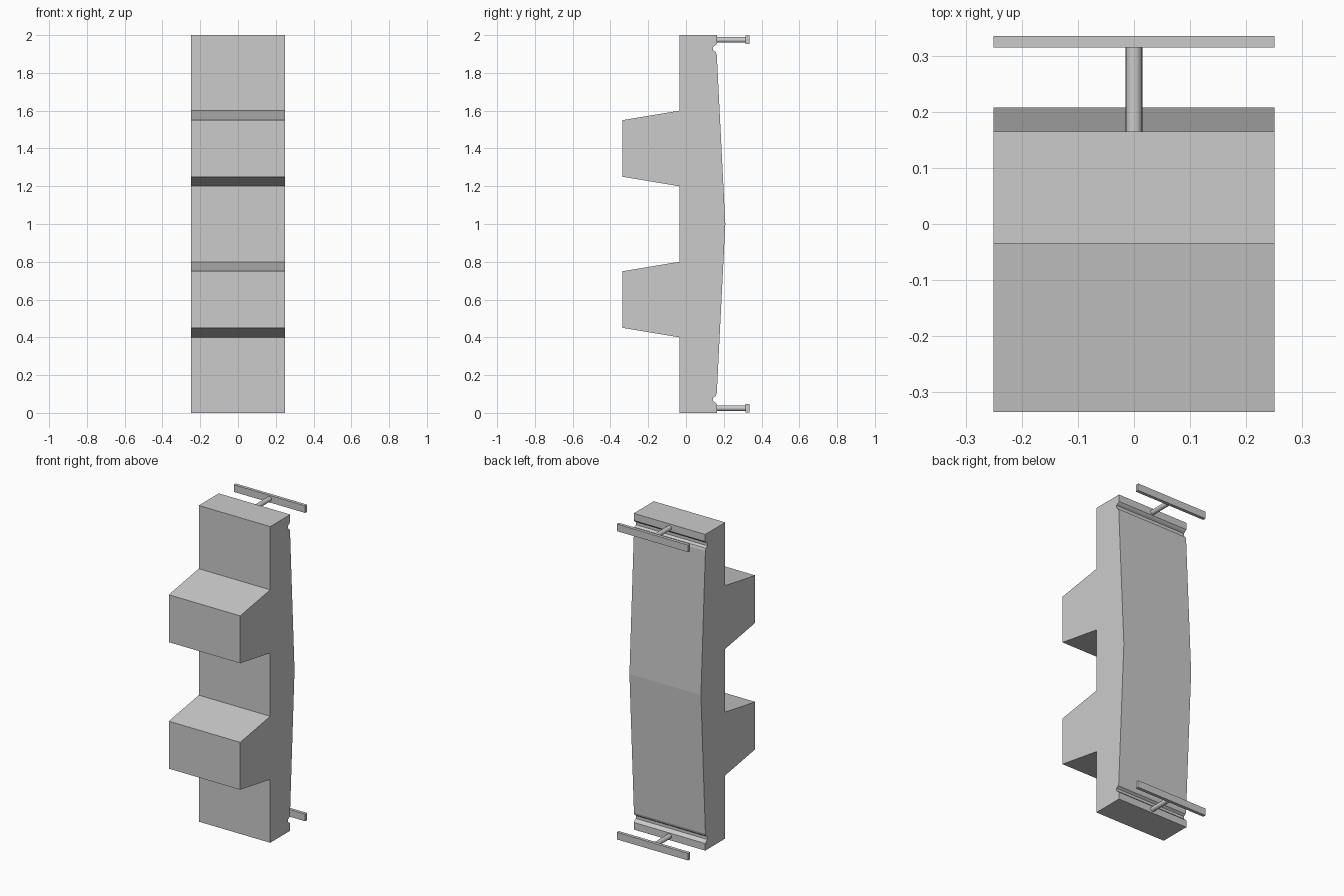
import bpy, bmesh, math
from mathutils import Matrix, Vector

cube = bpy.data.objects.get("Cube")
if cube:
    bpy.data.objects.remove(cube, do_unlink=True)

HALF_WIDTH = 0.25
MID = 1.0

grey = bpy.data.materials.new("light_grey")
grey.use_nodes = True
color = (0.6, 0.6, 0.6, 1)
grey.diffuse_color = color
grey.node_tree.nodes["Principled BSDF"].inputs["Base Color"].default_value = color


def add_object(name, bm):
    bmesh.ops.recalc_face_normals(bm, faces=bm.faces)
    mesh = bpy.data.meshes.new(name)
    bm.to_mesh(mesh)
    bm.free()
    mesh.materials.append(grey)
    obj = bpy.data.objects.new(name, mesh)
    bpy.context.collection.objects.link(obj)
    return obj


def extrude_profile(name, profile):
    """Sweep a (y, z) outline across the full width."""
    bm = bmesh.new()
    face = bm.faces.new([bm.verts.new((-HALF_WIDTH, y, z)) for y, z in profile])
    new = bmesh.ops.extrude_face_region(bm, geom=[face])["geom"]
    verts = [v for v in new if isinstance(v, bmesh.types.BMVert)]
    bmesh.ops.translate(bm, verts=verts, vec=(2 * HALF_WIDTH, 0, 0))
    return add_object(name, bm)


# Body: flat front with two tapered blocks, bowed back, grooves near both ends
lower_back = [(0.165, 0), (0.165, 0.045), (0.155, 0.055), (0.144, 0.062),
              (0.144, 0.08), (0.158, 0.09), (0.163, 0.105)]
upper_back = [(y, 2 * MID - z) for y, z in reversed(lower_back)]
front = [(-0.035, 2)]
for base in (1.2, 0.4):
    front += [(-0.035, base + 0.4), (-0.335, base + 0.35),
              (-0.335, base + 0.05), (-0.035, base)]
front.append((-0.035, 0))
extrude_profile("body", lower_back + [(0.208, MID)] + upper_back + front)

# Pin and crossbar at each end
for end, z in (("lower", 0.025), ("upper", 1.975)):
    bm = bmesh.new()
    bmesh.ops.create_cone(bm, cap_ends=True, segments=16, radius1=0.015,
                          radius2=0.015, depth=0.165,
                          matrix=Matrix.Translation((0, 0.2425, z))
                          @ Matrix.Rotation(math.pi / 2, 4, "X"))
    pin = add_object(end + "_pin", bm)
    pin.select_set(True)
    bpy.context.view_layer.objects.active = pin
    bpy.ops.object.shade_smooth_by_angle(angle=math.radians(40))
    pin.select_set(False)

    bm = bmesh.new()
    bmesh.ops.create_cube(bm, size=1)
    bmesh.ops.scale(bm, verts=bm.verts, vec=(2 * HALF_WIDTH, 0.02, 0.045))
    bmesh.ops.translate(bm, verts=bm.verts, vec=Vector((0, 0.325, z)))
    add_object(end + "_crossbar", bm)
